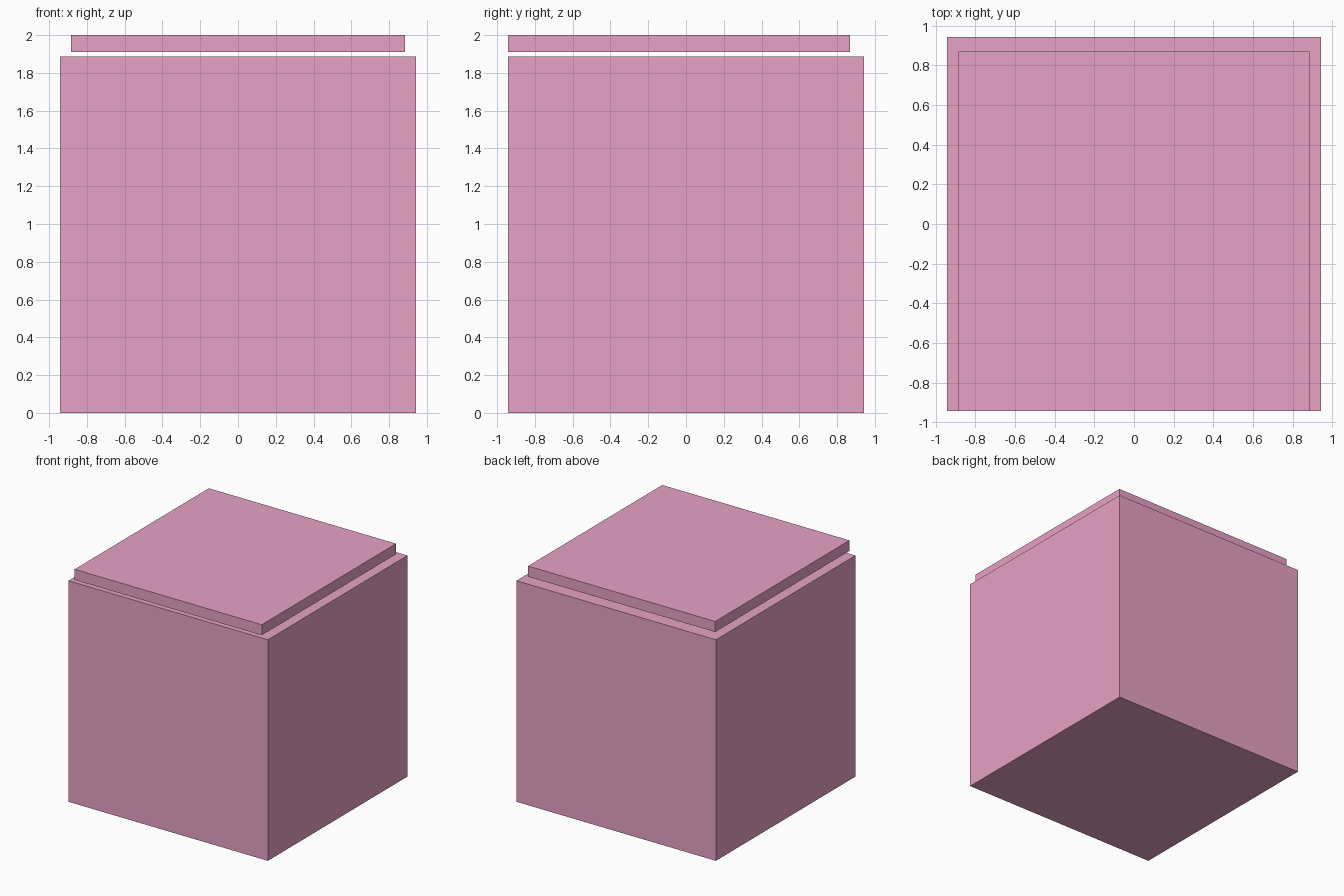
import bpy

if "Cube" in bpy.data.objects:
    bpy.data.objects.remove(bpy.data.objects["Cube"])

pink = bpy.data.materials.new("pink")
pink.diffuse_color = (0.8, 0.36, 0.56, 1)
pink.use_nodes = True
pink.node_tree.nodes["Principled BSDF"].inputs["Base Color"].default_value = pink.diffuse_color


def box(name, x, y, z):
    """Add a box from its (min, max) range on each axis."""
    ranges = (x, y, z)
    bpy.ops.mesh.primitive_cube_add(size=1, location=[(a + b) / 2 for a, b in ranges])
    ob = bpy.context.object
    ob.name = name
    ob.scale = [b - a for a, b in ranges]
    bpy.ops.object.transform_apply(location=False, rotation=False, scale=True)
    ob.data.materials.append(pink)
    return ob


HALF = 0.942

# Main cube
box("body", (-HALF, HALF), (-HALF, HALF), (0, 2 * HALF + 0.003))

# Thin slab hovering just above, flush with the front face
box("top_panel", (-0.884, 0.884), (-HALF, 0.869), (1.91, 2.0))
